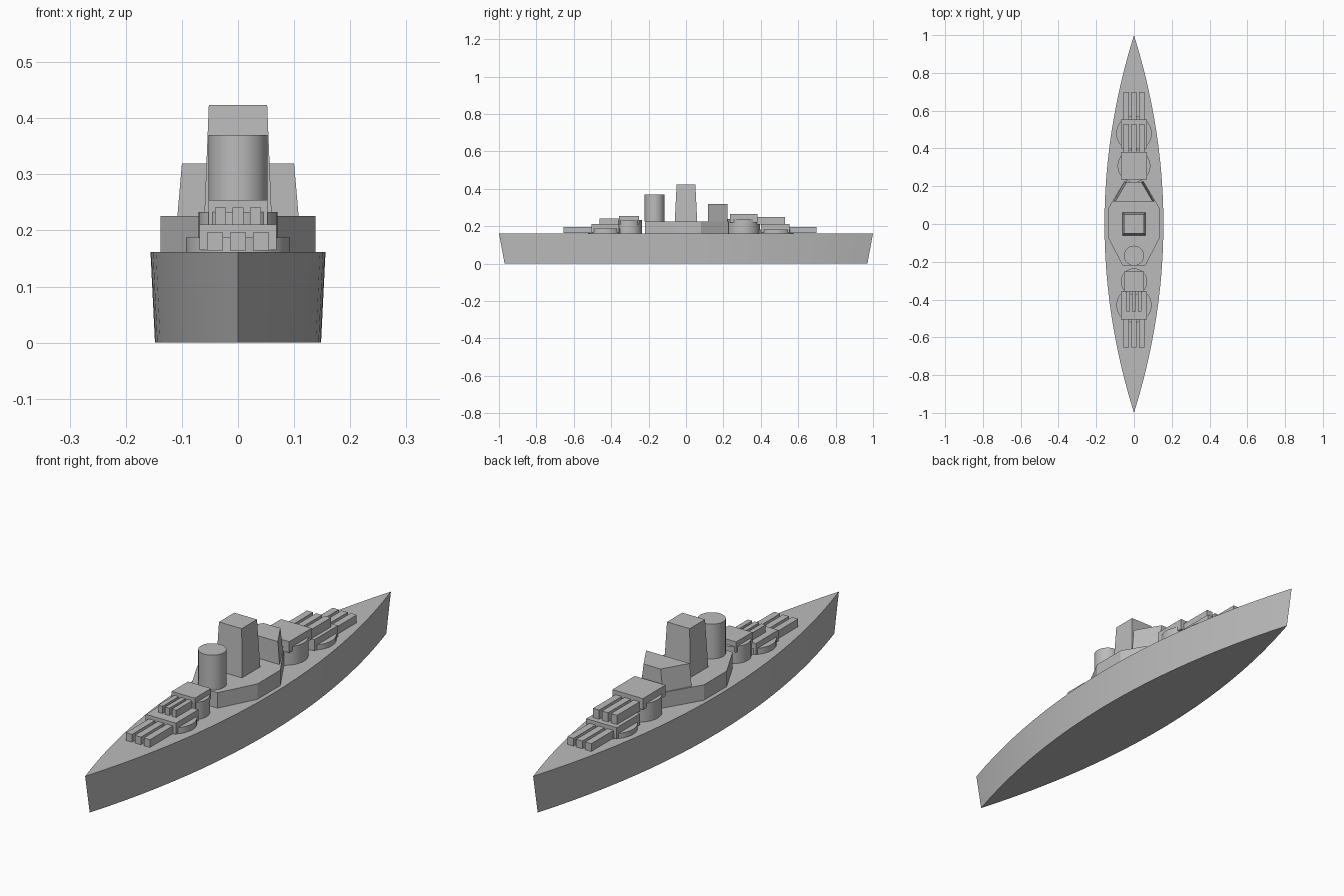
import bpy, bmesh, math

if "Cube" in bpy.data.objects:
    bpy.data.objects.remove(bpy.data.objects["Cube"], do_unlink=True)

GREY = (0.5, 0.5, 0.5, 1)
grey = bpy.data.materials.new("ship_grey")
grey.use_nodes = True
grey.diffuse_color = GREY
grey.node_tree.nodes["Principled BSDF"].inputs["Base Color"].default_value = GREY

DECK = 0.162      # main deck height
UPPER = 0.226     # superstructure deck height


def prism(name, bottom, z0, z1, top=None, smooth=False):
    """Loft a bottom outline to a top outline with flat caps."""
    bm = bmesh.new()
    low = [bm.verts.new((x, y, z0)) for x, y in bottom]
    high = [bm.verts.new((x, y, z1)) for x, y in (top or bottom)]
    n = len(low)
    bm.faces.new(low)
    bm.faces.new(high)
    for i in range(n):
        j = (i + 1) % n
        bm.faces.new((low[i], low[j], high[j], high[i]))
    bmesh.ops.recalc_face_normals(bm, faces=bm.faces)
    mesh = bpy.data.meshes.new(name)
    bm.to_mesh(mesh)
    bm.free()
    mesh.materials.append(grey)
    ob = bpy.data.objects.new(name, mesh)
    bpy.context.collection.objects.link(ob)
    if smooth:
        bpy.ops.object.select_all(action='DESELECT')
        ob.select_set(True)
        bpy.context.view_layer.objects.active = ob
        bpy.ops.object.shade_smooth_by_angle(angle=math.radians(30))
    return ob


def rect(x, y0, y1, cx=0):
    return [(cx - x, y0), (cx + x, y0), (cx + x, y1), (cx - x, y1)]


def disc(r, cy, n=32):
    return [(r * math.cos(2 * math.pi * i / n), cy + r * math.sin(2 * math.pi * i / n))
            for i in range(n)]


def mirrored(right):
    """Close a half outline across the centre plane."""
    return right + [(-x, y) for x, y in reversed(right)]


def lens(width, length, n=24):
    side = [(width * (1 - t * t), length * t) for t in (2 * i / n - 1 for i in range(n + 1))]
    return side + [(-x, y) for x, y in reversed(side[1:-1])]


def turret(name, base_r, base_y, base_z, house, house_z, guns, gun_z, gun_x, gun_w):
    """Round barbette, box gun house and three square barrels."""
    prism(name + "_barbette", disc(base_r, base_y), DECK, base_z, smooth=True)
    prism(name + "_house", rect(*house), house_z[0], house_z[1])
    for side, x in (("right", -gun_x), ("middle", 0), ("left", gun_x)):
        prism(f"{name}_{side}_barrel", rect(gun_w / 2, *guns, cx=x), *gun_z)


# Hull: pointed at both ends, narrowing toward the keel
prism("hull", lens(0.148, 0.97), 0, DECK, top=lens(0.156, 1.0), smooth=True)

# Superstructure
prism("upper_deck", mirrored([(0.06, -0.22), (0.138, -0.07), (0.138, 0.08), (0.05, 0.228)]),
      DECK, UPPER)
prism("bridge", mirrored([(0.108, 0.118), (0.05, 0.222)]), UPPER, 0.319,
      top=mirrored([(0.1, 0.118), (0.039, 0.222)]))
prism("tower", rect(0.06, -0.06, 0.06), UPPER, 0.424, top=rect(0.052, -0.05, 0.05))
prism("funnel", disc(0.053, -0.168), UPPER, 0.37, smooth=True)

# Gun turrets, low and raised at each end
turret("aft_low_turret", 0.093, -0.43, 0.187, (0.069, -0.505, -0.358), (0.165, 0.211),
       (-0.655, -0.5), (0.164, 0.196), 0.041, 0.028)
turret("aft_high_turret", 0.07, -0.305, 0.233, (0.053, -0.358, -0.252), (0.21, 0.254),
       (-0.463, -0.355), (0.209, 0.241), 0.031, 0.02)
turret("fore_low_turret", 0.094, 0.48, 0.183, (0.07, 0.4, 0.553), (0.165, 0.211),
       (0.55, 0.698), (0.164, 0.196), 0.041, 0.028)
turret("fore_high_turret", 0.087, 0.308, 0.238, (0.07, 0.235, 0.382), (0.22, 0.266),
       (0.38, 0.53), (0.209, 0.249), 0.041, 0.028)
